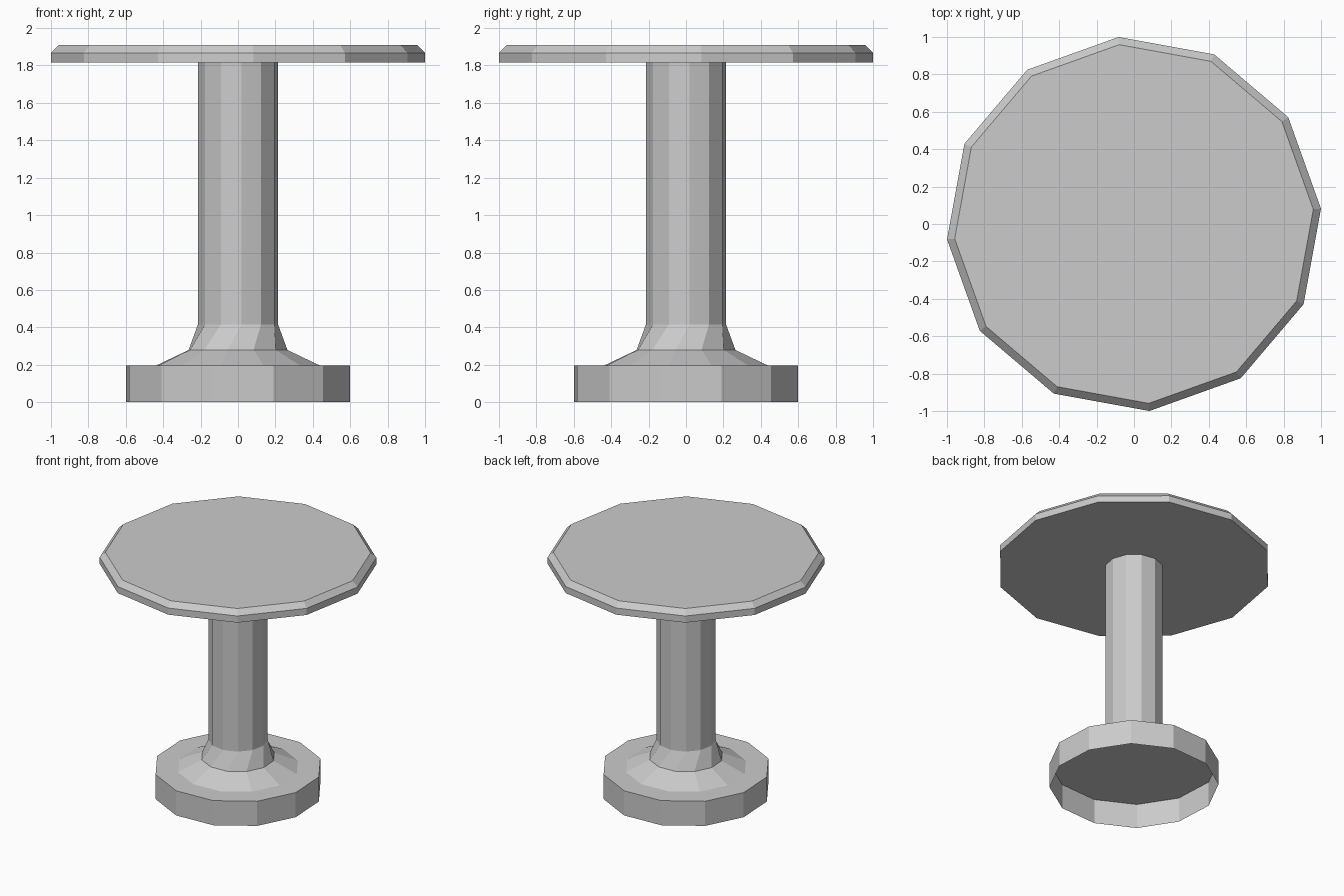
import bpy, bmesh
from math import cos, sin, radians

if "Cube" in bpy.data.objects:
    bpy.data.objects.remove(bpy.data.objects["Cube"])

SIDES = 12


def lathe(name, rings, cap_bottom=False, cap_top=False):
    """Join 12-sided rings (radius, z, turn in degrees), listed bottom to top."""
    bm = bmesh.new()
    loops = []
    for r, z, turn in rings:
        angles = [radians(turn + 360 * i / SIDES) for i in range(SIDES)]
        loops.append([bm.verts.new((r * cos(a), r * sin(a), z)) for a in angles])
    for low, high in zip(loops, loops[1:]):
        for i in range(SIDES):
            j = (i + 1) % SIDES
            bm.faces.new((low[i], low[j], high[j], high[i]))
    if cap_bottom:
        bm.faces.new(loops[0][::-1])
    if cap_top:
        bm.faces.new(loops[-1])
    mesh = bpy.data.meshes.new(name)
    bm.to_mesh(mesh)
    bm.free()
    obj = bpy.data.objects.new(name, mesh)
    bpy.context.collection.objects.link(obj)
    return obj


# Foot: hollow drum, open underneath
lathe("base", [(0.613, 0, -12), (0.613, 0.197, -12)], cap_top=True)

# Column with a flared, slightly twisted collar
lathe("column", [(0.445, 0.197, -12), (0.27, 0.279, -12),
                 (0.215, 0.415, 4.7), (0.215, 1.815, 4.7)])

# Table top with a bevelled upper rim
lathe("table_top", [(1.003, 1.815, 4.7), (1.003, 1.868, 4.7), (0.962, 1.909, 4.7)],
      cap_bottom=True, cap_top=True)
